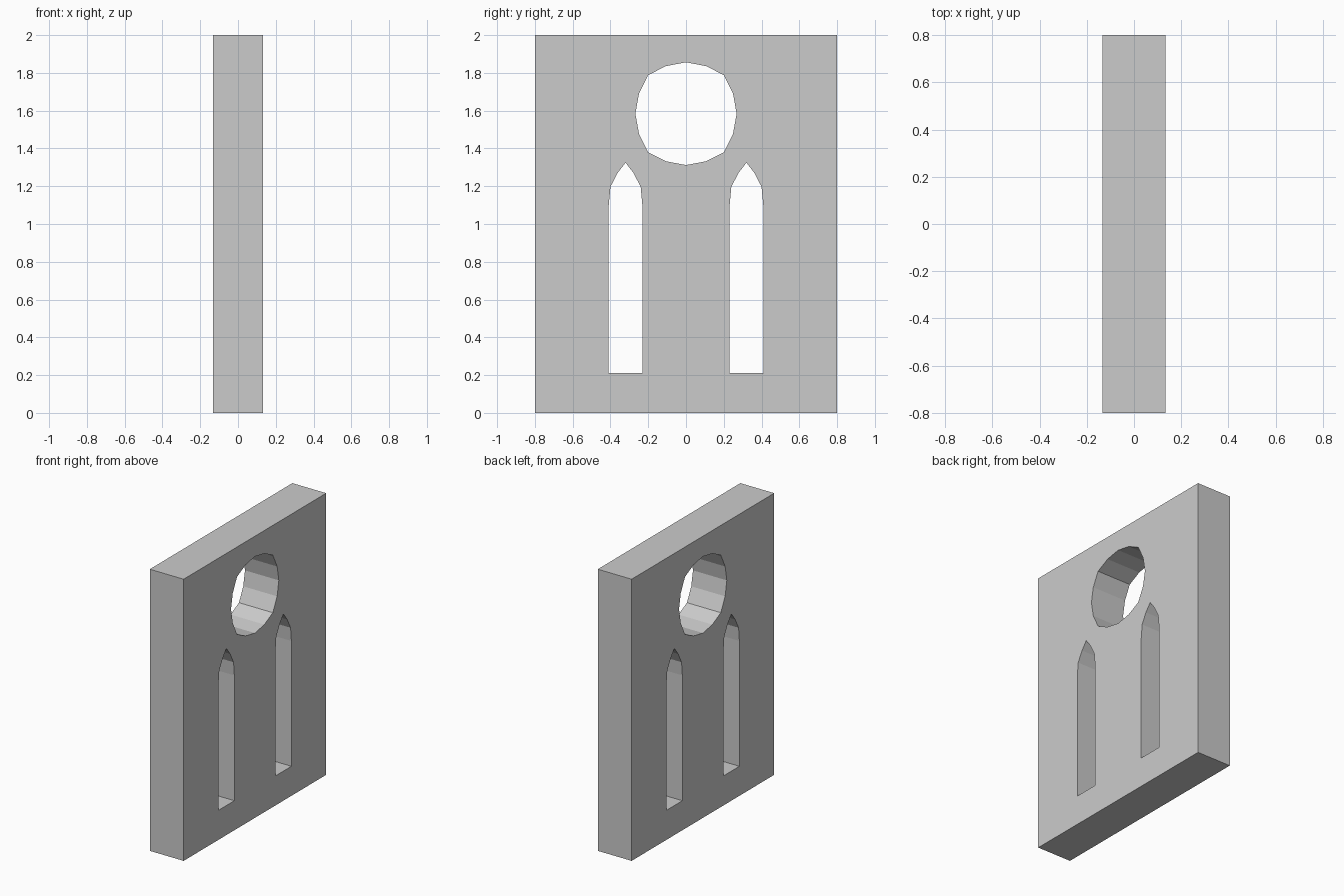
import bpy, bmesh
from math import radians

if "Cube" in bpy.data.objects:
    bpy.data.objects.remove(bpy.data.objects["Cube"])

HALF_THICK = 0.133

# Profiles in (y, z)
outline = [(-0.8, 0), (0.8, 0), (0.8, 2), (-0.8, 2)]

# Round opening: 16 sides mirrored from one quarter
CZ = 1.584
quarter = [(0.268, 0), (0.249, 0.106), (0.201, 0.204), (0.106, 0.252), (0, 0.272)]
half = quarter + [(-y, z) for y, z in quarter[-2::-1]]
round_hole = [(y, CZ + z) for y, z in half + [(y, -z) for y, z in half[-2:0:-1]]]


def lancet(cy):
    """Pointed-arch slot centred on y = cy."""
    side = [(0.089, 0.21), (0.089, 1.10), (0.080, 1.197), (0.042, 1.27)]
    return ([(cy + w, z) for w, z in side] + [(cy, 1.325)]
            + [(cy - w, z) for w, z in reversed(side)])


# Wall panel: filled outline with three through openings
curve = bpy.data.curves.new("wall_panel", 'CURVE')
curve.dimensions = '2D'
curve.fill_mode = 'BOTH'
curve.extrude = HALF_THICK
for loop in (outline, round_hole, lancet(-0.32), lancet(0.32)):
    spline = curve.splines.new('POLY')
    spline.points.add(len(loop) - 1)
    for point, (y, z) in zip(spline.points, loop):
        point.co = (y, z, 0, 1)
    spline.use_cyclic_u = True
    spline.use_smooth = False

panel = bpy.data.objects.new("wall_panel", curve)
bpy.context.collection.objects.link(panel)
panel.rotation_euler = (radians(90), 0, radians(90))
bpy.context.view_layer.objects.active = panel
panel.select_set(True)
bpy.ops.object.convert(target='MESH')
bpy.ops.object.transform_apply(location=False, rotation=True, scale=False)

# Weld seams and tidy the flat faces
bm = bmesh.new()
bm.from_mesh(panel.data)
bmesh.ops.remove_doubles(bm, verts=bm.verts, dist=0.0005)
bmesh.ops.recalc_face_normals(bm, faces=bm.faces)
for face in bm.faces:
    face.smooth = False
bm.to_mesh(panel.data)
bm.free()
